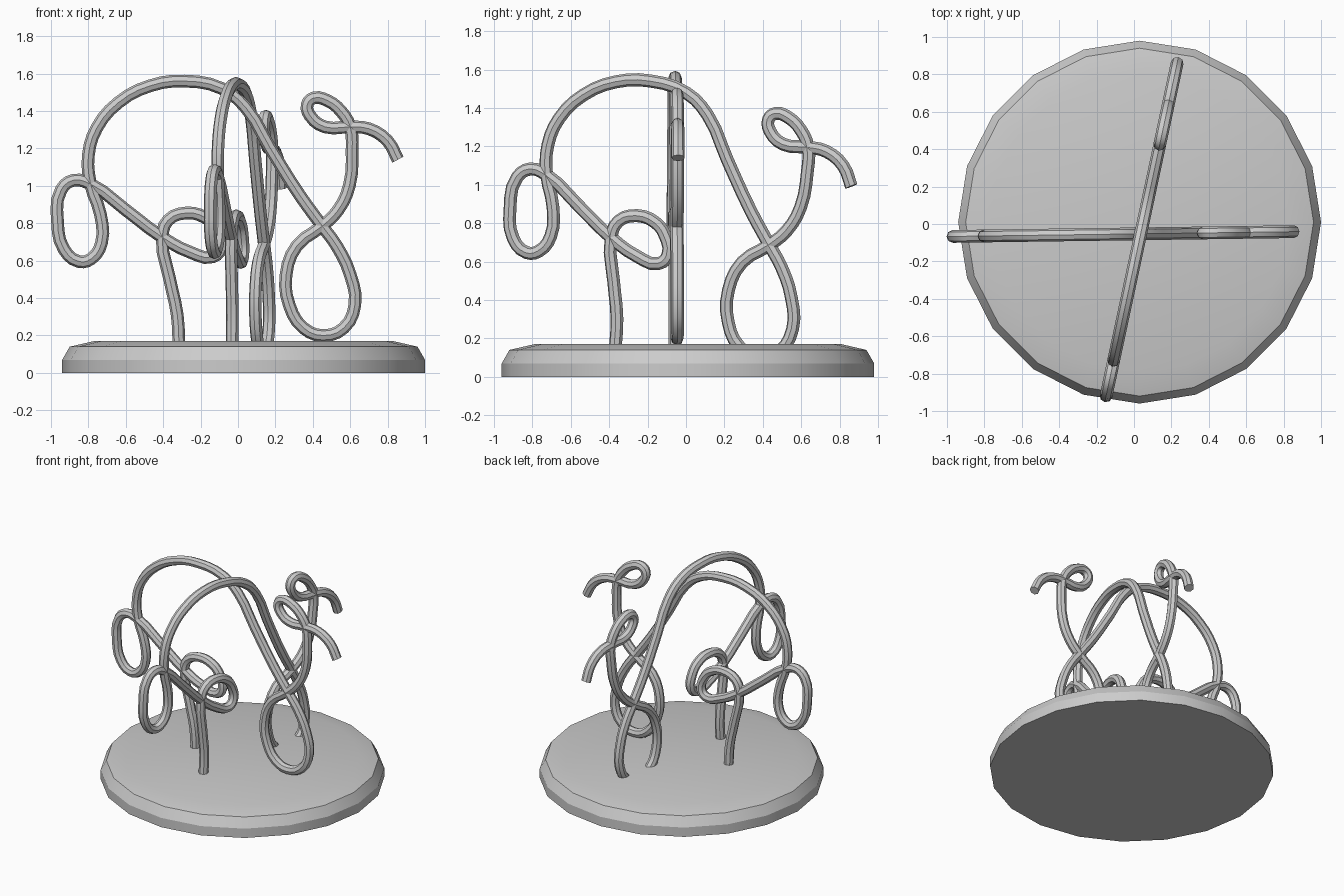
import bpy, bmesh
from math import radians, cos, sin, pi
from mathutils import Matrix, Vector

if "Cube" in bpy.data.objects:
    bpy.data.objects.remove(bpy.data.objects["Cube"])

# Centre line of the wire sculpture, in its own plane (across, up)
PATH = [
    (.855, 1.14), (.80, 1.24), (.70, 1.305), (.60, 1.315), (.465, 1.315), (.385, 1.375),
    (.37, 1.435), (.405, 1.47), (.48, 1.455), (.55, 1.40), (.60, 1.315),          # curl
    (.61, 1.19), (.595, 1.00), (.535, .87), (.45, .785), (.315, .68), (.257, .525),
    (.275, .36), (.35, .24), (.455, .20), (.565, .24), (.625, .365), (.60, .525),
    (.53, .675), (.45, .785),                                                     # front loop
    (.33, .95), (.17, 1.205), (.04, 1.42), (-.085, 1.52), (-.285, 1.56), (-.47, 1.535),
    (-.64, 1.445), (-.755, 1.31), (-.80, 1.165), (-.79, 1.015),                   # arch
    (-.735, .845), (-.73, .695), (-.785, .61), (-.85, .595), (-.93, .66),
    (-.965, .81), (-.945, .98), (-.88, 1.03), (-.79, 1.01),                       # back loop
    (-.605, .875), (-.405, .725), (-.255, .645), (-.135, .62), (-.09, .67),
    (-.12, .775), (-.175, .83), (-.275, .855), (-.375, .815), (-.405, .725),      # knee loop
    (-.365, .50), (-.325, .31), (-.315, .12)]                                     # leg


def wire(name, matrix):
    cu = bpy.data.curves.new(name + "_path", 'CURVE')
    cu.dimensions = '3D'
    cu.bevel_depth = 0.034
    cu.bevel_resolution = 2
    cu.resolution_u = 3
    cu.use_fill_caps = True
    sp = cu.splines.new('BEZIER')
    sp.bezier_points.add(len(PATH) - 1)
    for bp, (u, z) in zip(sp.bezier_points, PATH):
        bp.co = matrix @ Vector((u, 0, z))
        bp.handle_left_type = bp.handle_right_type = 'AUTO'
    ob = bpy.data.objects.new(name, cu)
    bpy.context.collection.objects.link(ob)
    smooth(ob, convert=True)


def smooth(ob, convert=False):
    bpy.ops.object.select_all(action='DESELECT')
    ob.select_set(True)
    bpy.context.view_layer.objects.active = ob
    if convert:
        bpy.ops.object.convert(target='MESH')
    bpy.ops.object.shade_smooth_by_angle(angle=radians(40 if convert else 25))


# Wire lying along x
wire("wire_along_x", Matrix.Translation((0, -.053, 0)) @ Matrix.Rotation(radians(.8), 4, 'Z'))

# Same wire tipped forward about its knee and turned across the first
pivot = Matrix.Translation((-.405, 0, .727))
tip = pivot @ Matrix.Rotation(radians(6.6), 4, 'Y') @ pivot.inverted()
wire("wire_along_y", Matrix.Translation((.047, 0, 0)) @ Matrix.Rotation(radians(77.95), 4, 'Z')
     @ Matrix.Diagonal((.985, 1, 1, 1)) @ tip)

# Round 20-sided plinth with a bevelled rim
bm = bmesh.new()
N = 20
rings = []
for r, z in [(.97, 0), (.97, .07), (.93, .14), (.80, .17)]:
    rings.append([bm.verts.new((.03 + r * cos(2 * pi * i / N), .01 + r * sin(2 * pi * i / N), z))
                  for i in range(N)])
for a, b in zip(rings, rings[1:]):
    for i in range(N):
        j = (i + 1) % N
        bm.faces.new((a[i], a[j], b[j], b[i]))
bm.faces.new(rings[0][::-1])
bm.faces.new(rings[-1])
me = bpy.data.meshes.new("base")
bm.to_mesh(me)
bm.free()
base = bpy.data.objects.new("base", me)
bpy.context.collection.objects.link(base)
smooth(base)
